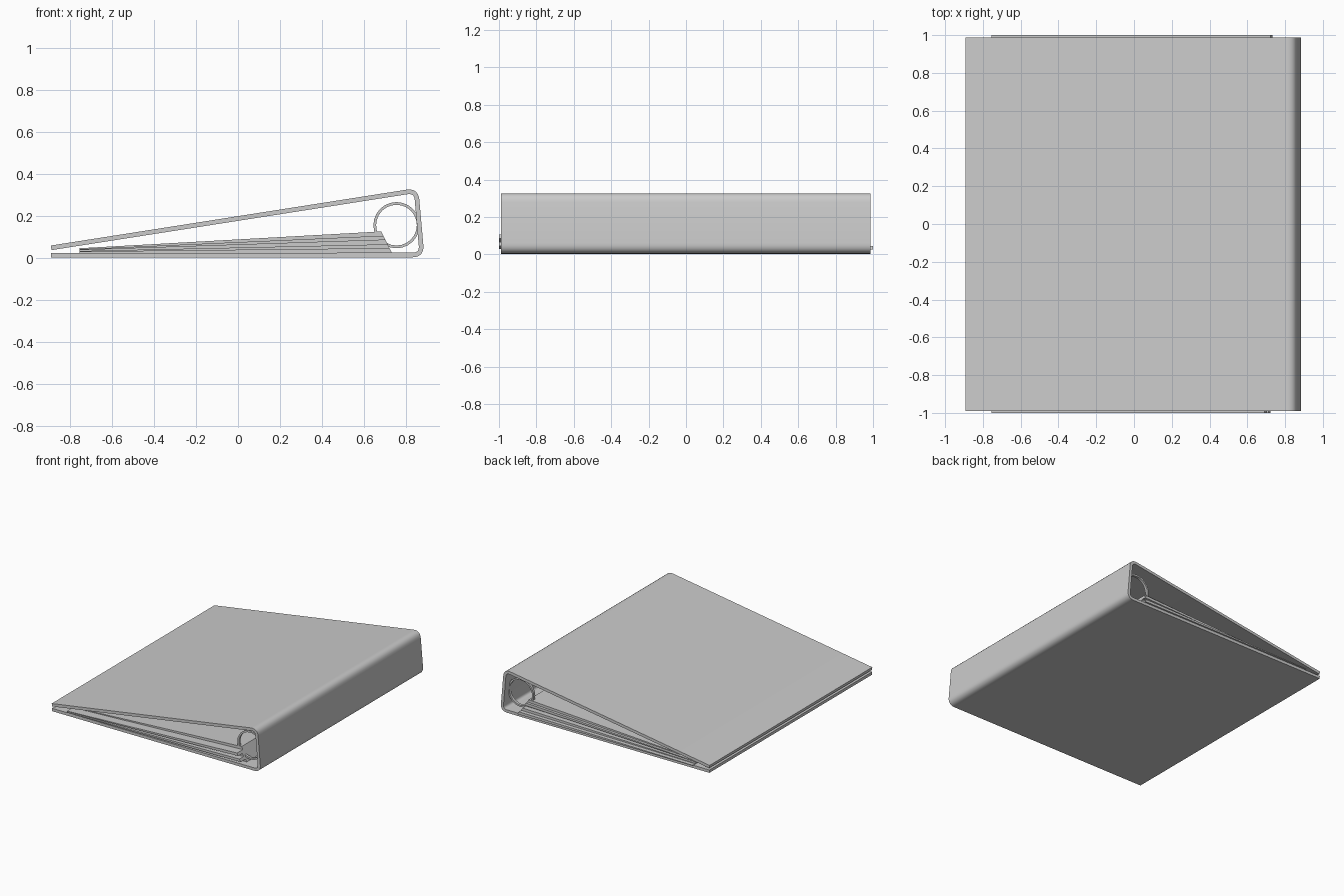
import bpy, bmesh, math
from mathutils import Vector

cube = bpy.data.objects.get("Cube")
if cube:
    bpy.data.objects.remove(cube)

grey = bpy.data.materials.new("plain_grey")
grey.use_nodes = True
colour = (0.6, 0.6, 0.6, 1)
grey.diffuse_color = colour
grey.node_tree.nodes["Principled BSDF"].inputs["Base Color"].default_value = colour


def finish(bm, name):
    bmesh.ops.recalc_face_normals(bm, faces=bm.faces[:])
    mesh = bpy.data.meshes.new(name)
    bm.to_mesh(mesh)
    bm.free()
    mesh.materials.append(grey)
    obj = bpy.data.objects.new(name, mesh)
    bpy.context.collection.objects.link(obj)
    bpy.ops.object.select_all(action='DESELECT')
    obj.select_set(True)
    bpy.context.view_layer.objects.active = obj
    bpy.ops.object.shade_smooth_by_angle(angle=math.radians(35))
    return obj


def prism(name, profile, y0, y1):
    """Extrude an x-z outline from y0 to y1."""
    bm = bmesh.new()
    face = bm.faces.new([bm.verts.new((x, y0, z)) for x, z in profile])
    new = bmesh.ops.extrude_face_region(bm, geom=[face])["geom"]
    moved = [v for v in new if isinstance(v, bmesh.types.BMVert)]
    bmesh.ops.translate(bm, verts=moved, vec=(0, y1 - y0, 0))
    return finish(bm, name)


def rounded_path(points, radius, steps=6):
    """Replace the inner corners of an open path with smooth curves."""
    pts = [Vector(p) for p in points]
    path = [pts[0]]
    for a, b, c in zip(pts, pts[1:], pts[2:]):
        p = b + (a - b).normalized() * radius
        q = b + (c - b).normalized() * radius
        for i in range(steps + 1):
            t = i / steps
            path.append(p * (1 - t) ** 2 + b * 2 * t * (1 - t) + q * t * t)
    return path + [pts[-1]]


def thicken(path, half):
    """Close an open path into a band of even thickness."""
    sides = [[], []]
    for i, p in enumerate(path):
        d = (path[min(i + 1, len(path) - 1)] - path[max(i - 1, 0)]).normalized()
        n = Vector((-d.y, d.x)) * half
        sides[0].append(p + n)
        sides[1].append(p - n)
    return sides[0] + sides[1][::-1]


# Folded cover: bottom board, spine and top board
fold = [(-0.89, 0.013), (0.876, 0.015), (0.849, 0.322), (-0.89, 0.049)]
prism("cover", thicken(rounded_path(fold, 0.045), 0.011), -0.99, 0.987)

# Fanned page bundles, each pushed a little forward or back
ends = [(-0.94, 1.0), (-1.0, 0.97), (-0.95, 0.93), (-1.0, 0.96), (-0.93, 0.94)]
for i, (front, back) in enumerate(ends):
    low, high = 0.025 + 0.0204 * i, 0.025 + 0.0204 * (i + 1)
    left, left_top = 0.025 + 0.0044 * i, 0.025 + 0.0044 * (i + 1)
    slant = lambda z: 0.733 - (z - 0.025) * 0.5
    prism(f"page_bundle_{i + 1}",
          [(-0.755, left), (slant(low), low), (slant(high), high), (-0.755, left_top)],
          front, back)

# Binder rings
for name, y in (("front_ring", -0.92), ("middle_ring", 0), ("back_ring", 0.92)):
    bm = bmesh.new()
    count = 24
    loops = []
    for radius, dy in ((0.11, -0.01), (0.11, 0.01), (0.097, 0.01), (0.097, -0.01)):
        loops.append([bm.verts.new((0.755 + radius * math.cos(k * math.tau / count), y + dy,
                                    0.157 + radius * math.sin(k * math.tau / count)))
                      for k in range(count)])
    for a, b in zip(loops, loops[1:] + loops[:1]):
        for k in range(count):
            m = (k + 1) % count
            bm.faces.new((a[k], a[m], b[m], b[k]))
    finish(bm, name)
